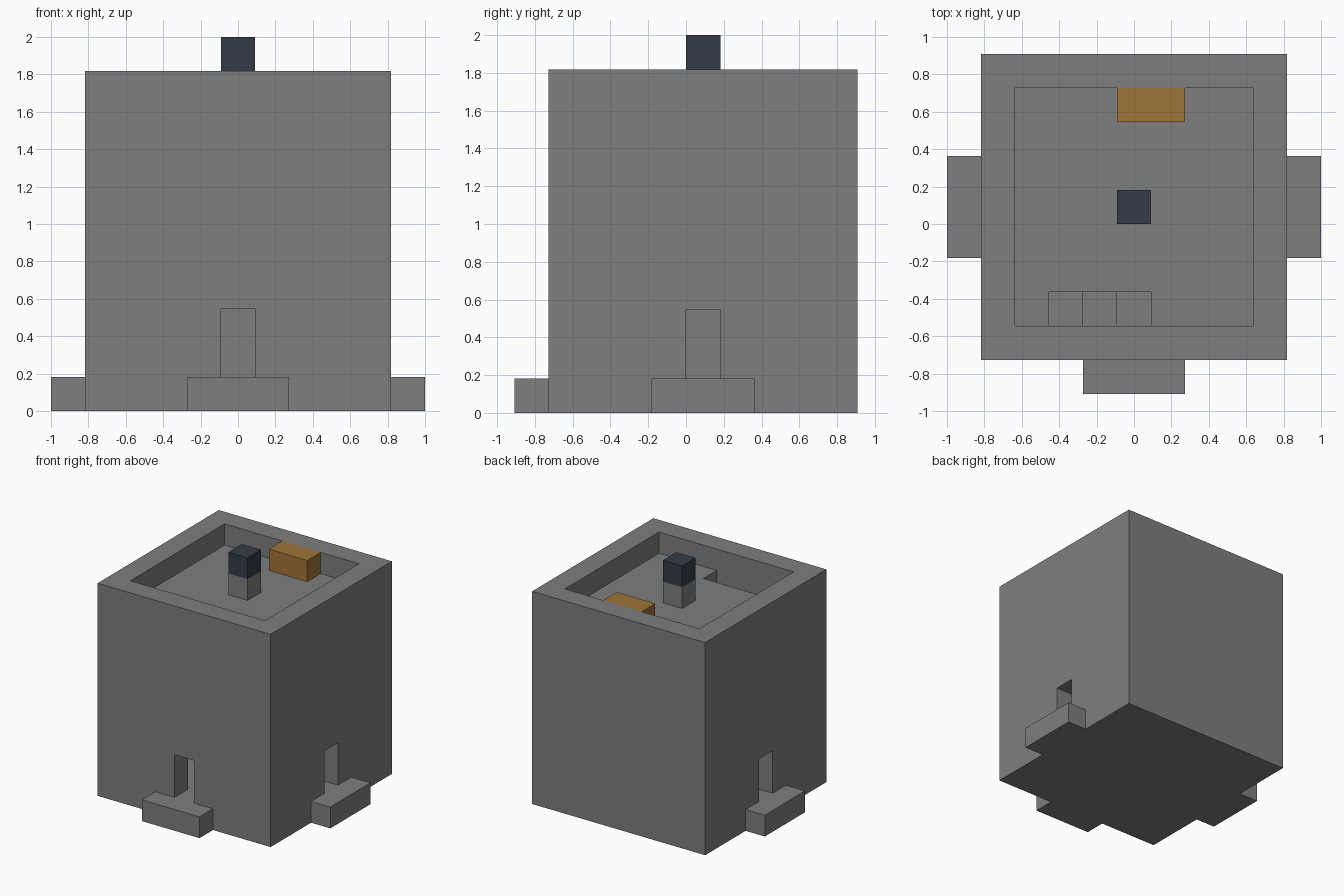
import bpy
import bmesh

U = 2 / 11  # one block of the grid

default = bpy.data.objects.get("Cube")
if default:
    bpy.data.objects.remove(default, do_unlink=True)


def material(name, rgb):
    """Flat material from an sRGB colour."""
    linear = [((c / 255 + 0.055) / 1.055) ** 2.4 for c in rgb] + [1]
    mat = bpy.data.materials.new(name)
    mat.use_nodes = True
    mat.diffuse_color = linear
    mat.node_tree.nodes["Principled BSDF"].inputs["Base Color"].default_value = linear
    return mat


stone = material("grey stone", (126, 126, 126))
wood = material("brown wood", (159, 117, 56))
slate = material("dark slate", (51, 60, 72))


def box(name, x, y, z, mat=stone):
    """Box from (low, high) ranges measured in blocks."""
    bm = bmesh.new()
    bmesh.ops.create_cube(bm, size=1)
    for v in bm.verts:
        for axis, (low, high) in enumerate((x, y, z)):
            v.co[axis] = U * (high if v.co[axis] > 0 else low)
    mesh = bpy.data.meshes.new(name)
    bm.to_mesh(mesh)
    bm.free()
    mesh.materials.append(mat)
    obj = bpy.data.objects.new(name, mesh)
    bpy.context.collection.objects.link(obj)
    return obj


def cut(target, x, y, z):
    """Carve a box out of the target."""
    cutter = box("cutter", x, y, z)
    cutter.hide_render = True
    mod = target.modifiers.new("cut", "BOOLEAN")
    mod.operation = "DIFFERENCE"
    mod.solver = "EXACT"
    mod.object = cutter
    bpy.context.view_layer.objects.active = target
    bpy.ops.object.modifier_apply(modifier=mod.name)
    bpy.data.objects.remove(cutter, do_unlink=True)


# Tower with a hollow room and a sunken roof deck
tower = box("tower", (-4.5, 4.5), (-4, 5), (0, 10))
cut(tower, (-3.5, 3.5), (-3, 4), (1, 8))
cut(tower, (-3.5, 3.5), (-3, 4), (9, 10.5))

# Stair opening in the roof deck
cut(tower, (-2.5, 0.5), (-3, -2), (7.5, 9.5))

# Doorways on the front and both sides, each with a doorstep
cut(tower, (-0.5, 0.5), (-4.5, -2.5), (1, 3))
box("front_doorstep", (-1.5, 1.5), (-5, -4), (0, 1))
for side, s in (("left", 1), ("right", -1)):
    cut(tower, sorted((s * 3, s * 5)), (0, 1), (1, 3))
    box(side + "_doorstep", sorted((s * 4.5, s * 5.5)), (-1, 2), (0, 1))

# Inner stairs rising along the front wall to the deck
for i in range(6):
    box(f"stair_{i + 1}", (2.5 - i, 3.5 - i), (-3, -2), (2 + i, 3 + i))
box("bottom_stair", (2.5, 3.5), (-2, -1), (1, 2))

# Central column with its dark cap
box("column", (-0.5, 0.5), (0, 1), (1, 10))
box("column_cap", (-0.5, 0.5), (0, 1), (10, 11), slate)

# Chest against the back parapet
box("chest", (-0.5, 1.5), (3, 4), (9, 10), wood)
